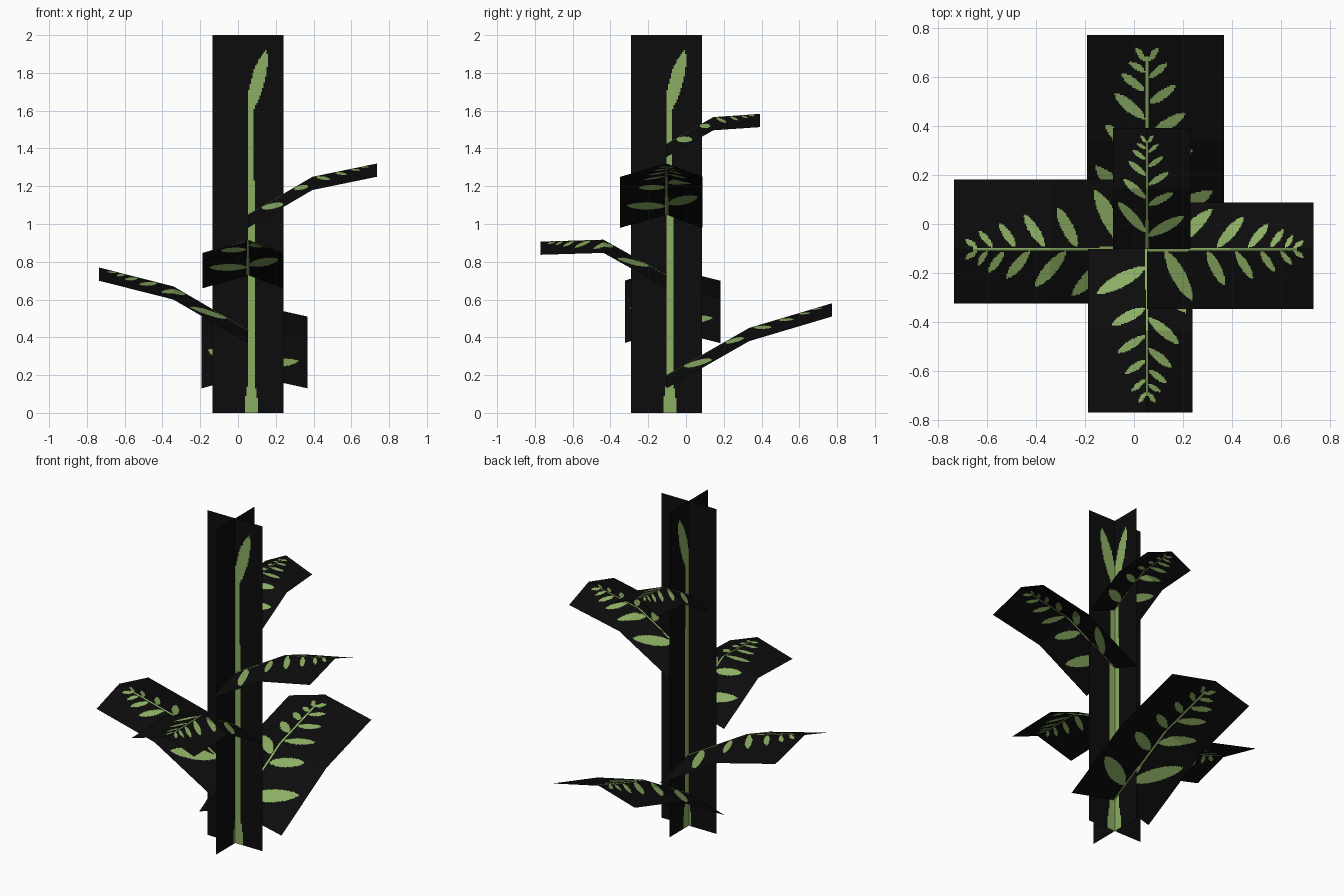
import bpy, math

if "Cube" in bpy.data.objects:
    bpy.data.objects.remove(bpy.data.objects["Cube"])

CX, CY = 0.053, -0.103          # stem axis
DROOP = 0.07                    # how far frond edges hang below the midrib


def material(name, rgb):
    m = bpy.data.materials.new(name)
    m.diffuse_color = (*rgb, 1)
    m.use_nodes = True
    m.node_tree.nodes["Principled BSDF"].inputs["Base Color"].default_value = m.diffuse_color
    return m


BLACK = material("card black", (0.0035, 0.0035, 0.0035))
GREEN = material("leaf green", (0.26, 0.42, 0.125))


def in_blade(u, v, a, b, w):
    """True inside a pointed leaf shape from a to b with half width w."""
    dx, dy = b[0] - a[0], b[1] - a[1]
    length = math.hypot(dx, dy)
    t = ((u - a[0]) * dx + (v - a[1]) * dy) / length ** 2
    if not 0 < t < 1:
        return False
    d = abs((u - a[0]) * dy - (v - a[1]) * dx) / length
    return d < w * (4 * t * (1 - t)) ** 0.7


def card(name, us, vs, point, is_green):
    """Fine sheet whose faces are coloured by a rule in (u, v)."""
    n = len(vs)
    verts = [point(u, v) for u in us for v in vs]
    faces, mats = [], []
    for i in range(len(us) - 1):
        for j in range(n - 1):
            k = i * n + j
            faces.append((k, k + 1, k + n + 1, k + n))
            mats.append(int(is_green((us[i] + us[i + 1]) / 2, (vs[j] + vs[j + 1]) / 2)))
    me = bpy.data.meshes.new(name)
    me.from_pydata(verts, [], faces)
    me.materials.append(BLACK)
    me.materials.append(GREEN)
    me.polygons.foreach_set("material_index", mats)
    me.update()
    ob = bpy.data.objects.new(name, me)
    bpy.context.collection.objects.link(ob)


# Stem: two crossed upright cards with a painted stalk and top bud
def stem_green(z, s):
    if z < 1.64:
        half = 0.021 - 0.007 * z / 1.64 + 0.016 * max(0, 1 - z / 0.14) ** 0.6
        if abs(s - 0.018) < half:
            return True
    return in_blade(z, s, (1.58, 0.005), (1.92, 0.095), 0.036)


zs = [i * 0.01 for i in range(201)]
ss = [-0.1875 + i * 0.0075 for i in range(51)]
card("stem_card_x", zs, ss, lambda z, s: (CX + s, CY, z), stem_green)
card("stem_card_y", zs, ss, lambda z, s: (CX, CY + s, z), stem_green)

# Leaflets of a frond: root (u, v), tip (u, v), half width; v > 0 is the right side
LEAFLETS = [
    ((.11, .01), (.27, .305), .042), ((.36, .01), (.465, .215), .031),
    ((.53, .01), (.635, .18), .026), ((.68, .01), (.765, .135), .021),
    ((.80, .01), (.87, .095), .016), ((.88, .01), (.94, .05), .014),
    ((.14, -.01), (.39, -.24), .040), ((.42, -.01), (.58, -.195), .032),
    ((.61, -.01), (.725, -.15), .026), ((.74, -.01), (.82, -.12), .020),
    ((.83, -.01), (.875, -.085), .015), ((.88, -.01), (.94, -.05), .014),
]


def frond_green(u, v):
    if u < 0.9 and abs(v) < 0.011 - 0.004 * u:
        return True
    return any(in_blade(u, v, *leaf) for leaf in LEAFLETS)


# Fronds: folded, bent cards radiating from the stem
STEP = 1 / 150
fu = [i * STEP for i in range(151)]
fv = [j * STEP for j in range(-42, 55)]     # wider on the right side


def frond(name, d, length, z0, z1, z2):
    def point(u, v):
        ridge = z0 + (z1 - z0) * u * 2 if u < 0.5 else z1 + (z2 - z1) * (u * 2 - 1)
        edge = fv[-1] if v > 0 else -fv[0]
        return (CX + (d[0] * u + d[1] * v) * length,
                CY + (d[1] * u - d[0] * v) * length,
                ridge - DROOP * abs(v) / edge)
    card(name, fu, fv, point, frond_green)


frond("frond_back_low", (0, 1), 0.875, 0.20, 0.45, 0.58)
frond("frond_left", (-1, 0), 0.79, 0.44, 0.67, 0.77)
frond("frond_front", (0, -1), 0.667, 0.73, 0.917, 0.907)
frond("frond_right", (1, 0), 0.682, 1.05, 1.25, 1.32)
frond("frond_back_high", (0, 1), 0.495, 1.425, 1.566, 1.583)
